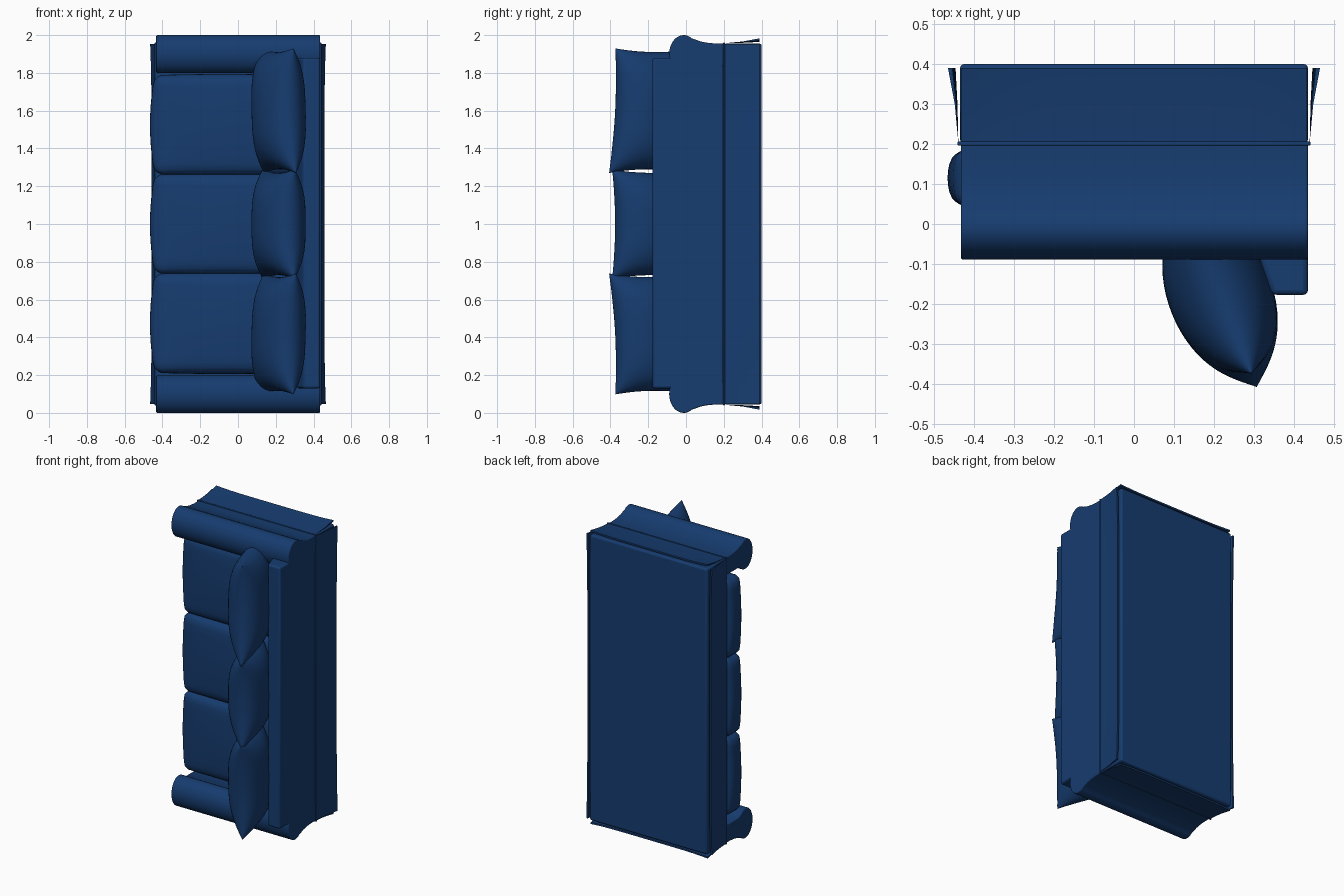
import bpy, bmesh, math
from mathutils import Vector

if "Cube" in bpy.data.objects:
    bpy.data.objects.remove(bpy.data.objects["Cube"])

mat = bpy.data.materials.new("navy_fabric")
mat.diffuse_color = (0.008, 0.045, 0.16, 1)
mat.use_nodes = True
mat.node_tree.nodes["Principled BSDF"].inputs["Base Color"].default_value = mat.diffuse_color


def finish(name, bm, bevel=0, angle=40):
    bmesh.ops.recalc_face_normals(bm, faces=bm.faces)
    me = bpy.data.meshes.new(name)
    bm.to_mesh(me)
    bm.free()
    me.materials.append(mat)
    ob = bpy.data.objects.new(name, me)
    bpy.context.collection.objects.link(ob)
    bpy.ops.object.select_all(action='DESELECT')
    ob.select_set(True)
    bpy.context.view_layer.objects.active = ob
    bpy.ops.object.shade_smooth_by_angle(angle=math.radians(angle))
    if bevel:
        m = ob.modifiers.new("soft_edges", 'BEVEL')
        m.width, m.segments, m.limit_method = bevel, 3, 'ANGLE'
        m.angle_limit = math.radians(50)
    return ob


def prism(name, points, direction, bevel=0, angle=40):
    bm = bmesh.new()
    face = bm.faces.new([bm.verts.new(p) for p in points])
    ext = bmesh.ops.extrude_face_region(bm, geom=[face])
    bmesh.ops.translate(bm, vec=direction,
                        verts=[v for v in ext['geom'] if isinstance(v, bmesh.types.BMVert)])
    return finish(name, bm, bevel, angle)


def box(name, lo, hi, bevel):
    pts = [(lo[0], lo[1], lo[2]), (hi[0], lo[1], lo[2]), (hi[0], hi[1], lo[2]), (lo[0], hi[1], lo[2])]
    return prism(name, pts, (0, 0, hi[2] - lo[2]), bevel)


def seat_cushion(name, center, half, r, puff, n=14):
    # rounded box whose faces swell in the middle
    bm = bmesh.new()
    bmesh.ops.create_cube(bm, size=2)
    bmesh.ops.subdivide_edges(bm, edges=bm.edges[:], cuts=n - 1, use_grid_fill=True)
    for v in bm.verts:
        a = [math.sin(c * math.pi / 2) for c in v.co]
        p = Vector([a[i] * half[i] for i in range(3)])
        q = Vector([max(-(half[i] - r), min(half[i] - r, p[i])) for i in range(3)])
        p = q + (p - q).normalized() * r
        for i in range(3):
            j, k = (i + 1) % 3, (i + 2) % 3
            p[i] += puff[i] * a[i] * (1 - a[j] ** 2) * (1 - a[k] ** 2)
        v.co = p + Vector(center)
    return finish(name, bm, angle=80)


def pillow(name, center, half_len, half_h, thick, skew, n=28):
    # leaning scatter-back pillow with pointed corners and pinched seams
    up = Vector((0.17, -0.43, 0)).normalized()
    back = Vector((0.43, 0.17, 0)).normalized()
    bm = bmesh.new()
    grids = []
    for side in (-1, 1):
        g = []
        for i in range(n + 1):
            row = []
            for j in range(n + 1):
                if side == 1 and (i in (0, n) or j in (0, n)):
                    row.append(grids[0][i][j])
                    continue
                u = -math.cos(math.pi * i / n)
                w = -math.cos(math.pi * j / n)
                t = thick * max(0, 1 - abs(u) ** 3) ** 0.55 * max(0, 1 - w * w) ** 0.5
                z = half_len * u * (1 - 0.06 * (1 - w * w))
                h = half_h * w * (1 - 0.10 * (1 - u * u)) + skew * u
                row.append(bm.verts.new(Vector(center) + up * h + back * t * side + Vector((0, 0, z))))
            g.append(row)
        grids.append(g)
        for i in range(n):
            for j in range(n):
                bm.faces.new((g[i][j], g[i + 1][j], g[i + 1][j + 1], g[i][j + 1]))
    return finish(name, bm, angle=70)


# base block, standing on its end, with piping at the seam
box("base", (-0.435, 0.2, 0.045), (0.435, 0.4, 1.955), 0.012)
box("seam_piping", (-0.441, 0.196, 0.04), (0.441, 0.206, 1.96), 0.003)

# slanted backrest
prism("backrest", [(0.27, 0.2, 0.13), (0.315, -0.09, 0.13), (0.345, -0.177, 0.13),
                   (0.435, -0.177, 0.13), (0.435, 0.2, 0.13)], (0, 0, 1.75), 0.012)

# rolled arms: scroll circle, concave outer neck, flat inner wall (mirrored about z = 1)
neck = [(0.2, 0.956), (0.15, 0.956), (0.11, 0.96), (0.075, 0.967), (0.05, 0.977)]
roll = [(-0.012 + 0.077 * math.cos(a), 0.9 + 0.1 * math.sin(a))
        for a in [math.radians(55 + 250 * k / 26) for k in range(27)]]
inner = [(0.06, 0.835), (0.2, 0.835)]
for name, s in (("upper_arm", 1), ("lower_arm", -1)):
    prism(name, [(-0.433, y, 1 + s * z) for y, z in neck + roll + inner], (0.868, 0, 0), 0.006)


def skirt(name, along_z, sign, n=24):
    # thin skirt flap flaring away from the base
    bm = bmesh.new()
    rows = []
    for i in range(n + 1):
        s = 2 * i / n - 1
        flare = 0.018 + 0.008 * abs(s) ** 5
        ring = []
        for y, off in ((0.202, 0), (0.3, flare * 0.35), (0.39, flare), (0.39, flare - 0.011), (0.3, flare * 0.35 - 0.004)):
            if along_z:
                co = (sign * (0.439 + off), y, 1 + 0.952 * s)
            else:
                co = (0.432 * s, y, 1 + sign * (0.957 + off))
            ring.append(bm.verts.new(co))
        rows.append(ring)
    for a, b in zip(rows, rows[1:]):
        for k in range(5):
            bm.faces.new((a[k], a[(k + 1) % 5], b[(k + 1) % 5], b[k]))
    bm.faces.new(rows[0])
    bm.faces.new(rows[-1])
    return finish(name, bm)


for name, along_z, sign in (("front_skirt", True, -1), ("back_skirt", True, 1),
                            ("lower_skirt", False, -1), ("upper_skirt", False, 1)):
    skirt(name, along_z, sign)

# three seat cushions
for i in range(3):
    seat_cushion(f"seat_cushion_{i + 1}", (-0.07, 0.115, 0.475 + 0.525 * i),
                 (0.372, 0.082, 0.263), 0.045, (0.024, 0.016, 0.006))

# three leaning back pillows; the outer two are longer and slumped
for i, (z, half, skew) in enumerate(((0.418, 0.32, 0.018), (1.0, 0.288, 0), (1.6, 0.33, -0.018))):
    pillow(f"back_pillow_{i + 1}", (0.215, -0.175, z), half, 0.232, 0.13, skew)
